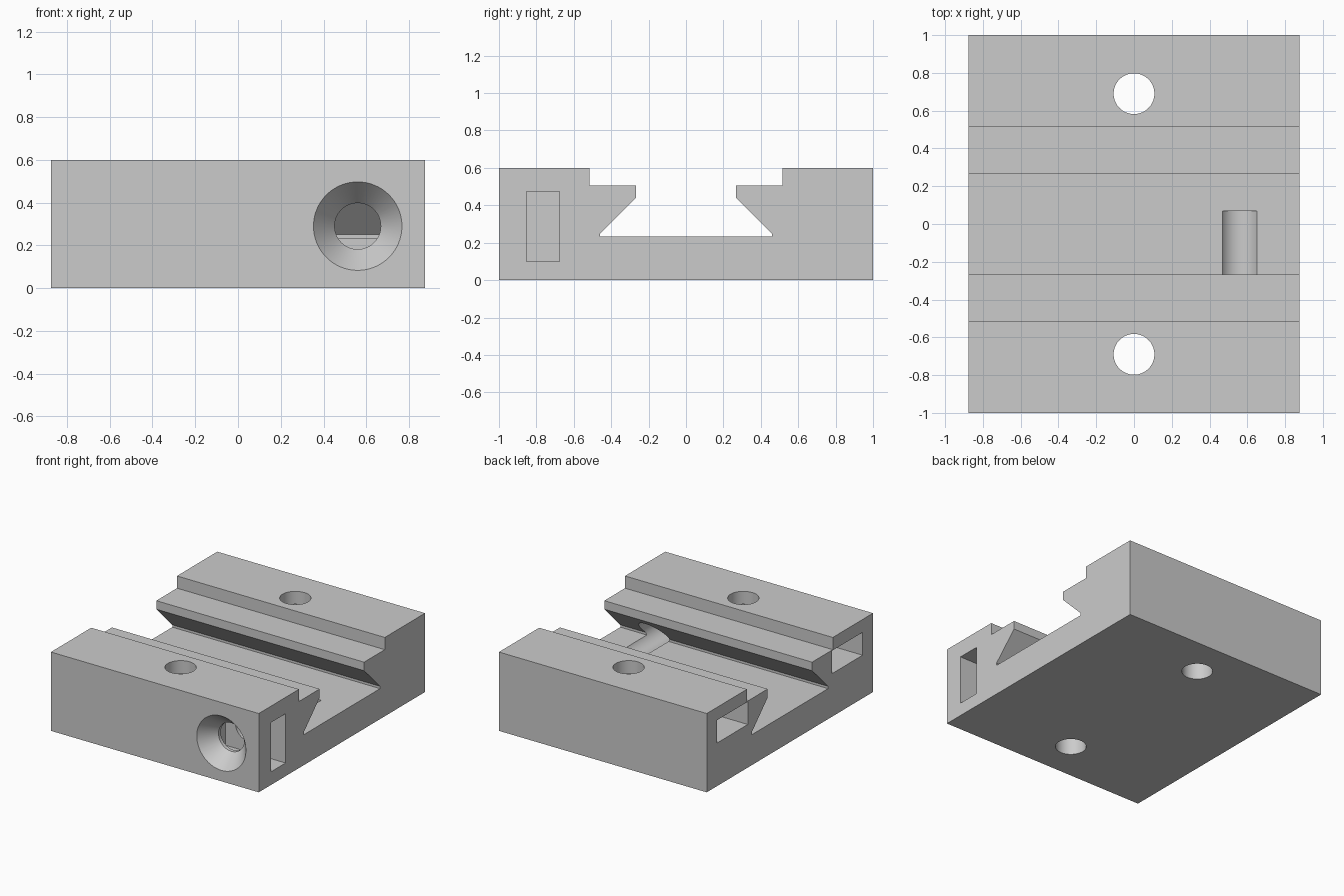
import bpy, bmesh, math
from mathutils import Matrix, Vector

default = bpy.data.objects.get("Cube")
if default:
    bpy.data.objects.remove(default, do_unlink=True)

grey = bpy.data.materials.new("light grey")
grey.use_nodes = True
grey.diffuse_color = (0.6, 0.6, 0.6, 1)
grey.node_tree.nodes["Principled BSDF"].inputs["Base Color"].default_value = (0.6, 0.6, 0.6, 1)

HALF_WIDTH = 0.875
BOLT_Y = 0.69
SCREW_X, SCREW_Z = 0.56, 0.29
BORE = 0.108


def finish(name, bm):
    bmesh.ops.recalc_face_normals(bm, faces=bm.faces)
    mesh = bpy.data.meshes.new(name)
    bm.to_mesh(mesh)
    bm.free()
    mesh.materials.append(grey)
    obj = bpy.data.objects.new(name, mesh)
    bpy.context.collection.objects.link(obj)
    return obj


def prism(name, outline):
    """Extrude a (y, z) outline across the full width."""
    bm = bmesh.new()
    face = bm.faces.new([bm.verts.new((-HALF_WIDTH, y, z)) for y, z in outline])
    moved = bmesh.ops.extrude_face_region(bm, geom=[face])["geom"]
    verts = [v for v in moved if isinstance(v, bmesh.types.BMVert)]
    bmesh.ops.translate(bm, verts=verts, vec=(2 * HALF_WIDTH, 0, 0))
    return finish(name, bm)


def box(name, low, high):
    low, high = Vector(low), Vector(high)
    bm = bmesh.new()
    place = Matrix.Translation((low + high) / 2) @ Matrix.Diagonal((*(high - low), 1))
    bmesh.ops.create_cube(bm, size=1, matrix=place)
    return finish(name, bm)


def lathe(name, profile, place, sides=64):
    """Closed solid from (radius, height) rings about local z."""
    bm = bmesh.new()
    rings = []
    for r, h in profile:
        angles = [2 * math.pi * i / sides for i in range(sides)]
        rings.append([bm.verts.new(place @ Vector((r * math.cos(a), r * math.sin(a), h)))
                      for a in angles])
    for a, b in zip(rings, rings[1:]):
        for i in range(sides):
            j = (i + 1) % sides
            bm.faces.new((a[i], a[j], b[j], b[i]))
    bm.faces.new(rings[0])
    bm.faces.new(rings[-1])
    return finish(name, bm)


# Clamp body with a dovetail channel; half the outline is mirrored
half = [(1, 0), (1, 0.6), (0.516, 0.6), (0.516, 0.507), (0.267, 0.507),
        (0.267, 0.442), (0.459, 0.25), (0.459, 0.232)]
body = prism("clamp_body", half + [(-y, z) for y, z in reversed(half)])

cutters = []
for side, label in ((-1, "front"), (1, "back")):
    y = side * BOLT_Y
    # Vertical bolt hole and its nut slot, open on one end
    cutters.append(lathe(label + "_bolt_hole_cutter", [(BORE, -0.1), (BORE, 0.7)],
                         Matrix.Translation((0, y, 0))))
    cutters.append(box(label + "_nut_slot_cutter", (-1, y - 0.184, 0.328),
                       (0.19, y + 0.184, 0.502)))

# Upright nut slot for the clamp screw, open on the other end
cutters.append(box("screw_nut_slot_cutter", (0.37, -0.853, 0.1), (1, -0.677, 0.475)))

# Countersunk clamp screw hole running into the channel floor
slope = (0.207 - BORE) / 0.12
cutters.append(lathe("screw_hole_cutter",
                     [(0.207 + 0.05 * slope, -1.05), (BORE, -0.88), (BORE, 0.07)],
                     Matrix.Translation((SCREW_X, 0, SCREW_Z))
                     @ Matrix.Rotation(-math.pi / 2, 4, 'X')))

bpy.context.view_layer.objects.active = body
for cutter in cutters:
    cutter.hide_render = True
    cut = body.modifiers.new(cutter.name, 'BOOLEAN')
    cut.operation = 'DIFFERENCE'
    cut.solver = 'EXACT'
    cut.object = cutter
    bpy.ops.object.modifier_apply(modifier=cut.name)
    bpy.data.objects.remove(cutter, do_unlink=True)

# Smooth bores, crisp edges elsewhere
bpy.ops.object.select_all(action='DESELECT')
body.select_set(True)
bpy.ops.object.shade_smooth_by_angle(angle=math.radians(25))
